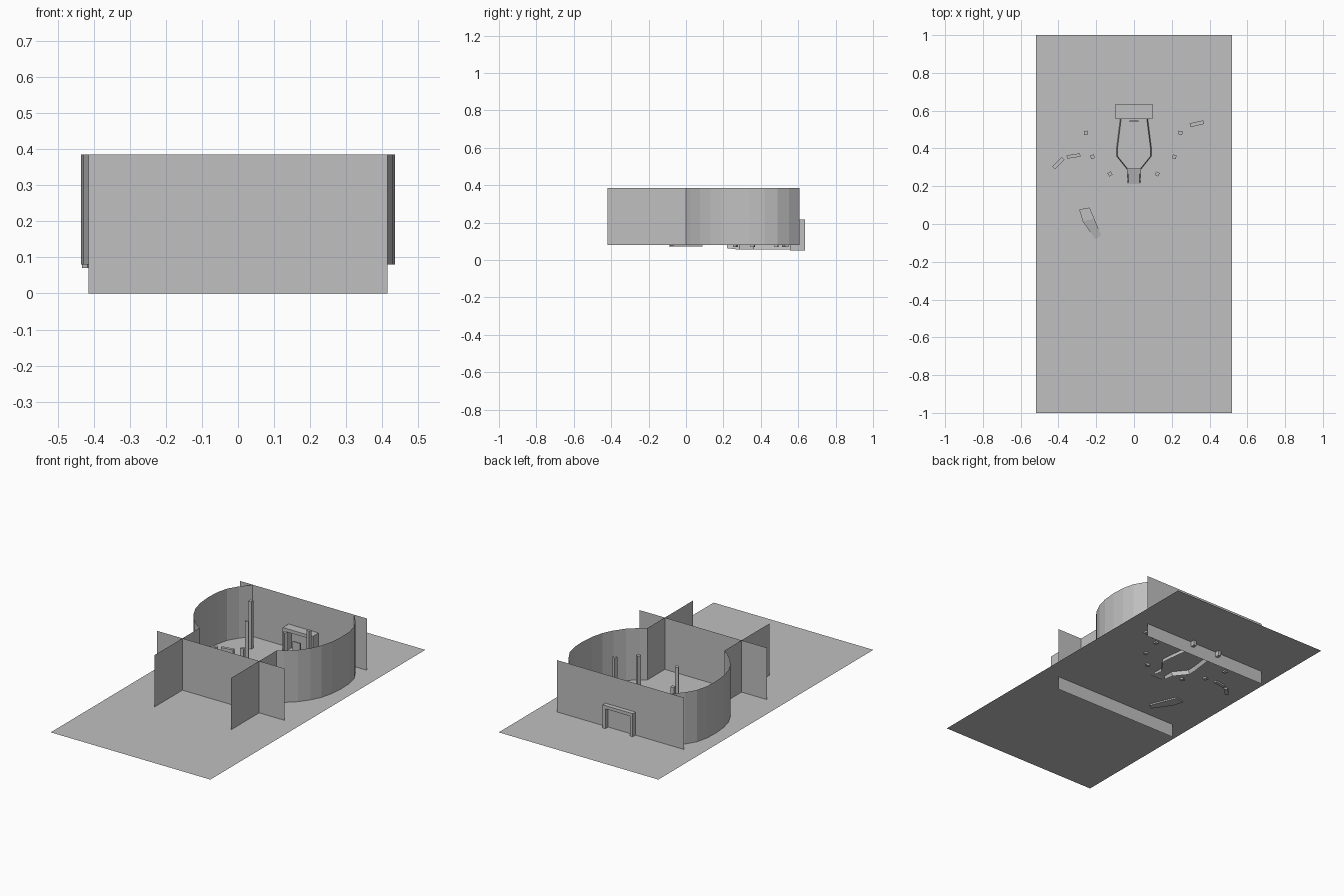
import bpy, bmesh, math
from mathutils import Matrix, Vector

cube = bpy.data.objects.get("Cube")
if cube:
    bpy.data.objects.remove(cube, do_unlink=True)

grey = bpy.data.materials.new("plain_grey")
grey.use_nodes = True
COLOUR = (0.53, 0.53, 0.53, 1)
grey.diffuse_color = COLOUR
grey.node_tree.nodes["Principled BSDF"].inputs["Base Color"].default_value = COLOUR

FLOOR, TOP = 0.08, 0.385


def finish(name, bm):
    mesh = bpy.data.meshes.new(name)
    bm.to_mesh(mesh)
    bm.free()
    mesh.materials.append(grey)
    obj = bpy.data.objects.new(name, mesh)
    bpy.context.collection.objects.link(obj)
    return obj


def strip(name, low, high):
    """Sheet of quads between two matching lines of points."""
    bm = bmesh.new()
    a = [bm.verts.new(p) for p in low]
    b = [bm.verts.new(p) for p in high]
    for i in range(len(a) - 1):
        bm.faces.new((a[i], a[i + 1], b[i + 1], b[i]))
    return finish(name, bm)


def box(name, x, y, z0, z1, sx, sy, angle=0):
    bm = bmesh.new()
    place = (Matrix.Translation((x, y, (z0 + z1) / 2))
             @ Matrix.Rotation(math.radians(angle), 4, 'Z')
             @ Matrix.Diagonal((sx, sy, z1 - z0, 1)))
    bmesh.ops.create_cube(bm, size=1, matrix=place)
    return finish(name, bm)


# Floor sheet
strip("floor", [(-0.52, -1, FLOOR), (0.52, -1, FLOOR)],
      [(-0.52, 1, FLOOR), (0.52, 1, FLOOR)])

# Front and back walls pass through the floor
for name, y in (("front_wall", -0.16), ("back_wall", 0.61)):
    strip(name, [(-0.415, y, 0), (0.415, y, 0)],
          [(-0.415, y, TOP), (0.415, y, TOP)])

# Side walls: straight lane, then a bulge that closes in at the back
outline = [(.25, -.42), (.25, 0), (.285, .025), (.34, .075), (.38, .13),
           (.41, .19), (.428, .26), (.435, .34), (.432, .42),
           (.415, .49), (.38, .55), (.33, .608)]
for side, s in (("left", 1), ("right", -1)):
    strip(side + "_wall", [(s * x, y, FLOOR) for x, y in outline],
          [(s * x, y, TOP) for x, y in outline])

# Square posts, one of each outer pair pressed down
for i, (x, y, top, turn) in enumerate([
        (-.255, .483, .36, 5), (.246, .483, .14, -5),
        (-.22, .356, .14, 15), (.214, .356, .36, -15),
        (-.127, .265, .36, 30), (.123, .265, .36, -30)]):
    box(f"post_{i + 1}", x, y, 0.07, top, 0.02, 0.02, turn)

# Gate: two posts and a lintel, running out through the back wall
for side, s in (("left", 1), ("right", -1)):
    box(f"gate_{side}_post", s * 0.089, 0.596, 0.05, 0.2, 0.018, 0.08)
box("gate_lintel", 0, 0.596, 0.197, 0.216, 0.196, 0.08)
box("gate_target", 0, 0.545, 0.09, 0.16, 0.05, 0.008)

# Lane rails, leaning inwards, and the ramp that leads between them
rail = [(.04, .22, .063), (.04, .285, .055), (.1, .36, .055), (.098, .41, .055), (.08, .555, .055)]
for side, s in (("left", 1), ("right", -1)):
    strip(f"lane_{side}_rail", [(s * x, y, z) for x, y, z in rail],
          [(s * (x - 0.012), y, 0.1) for x, y, z in rail])
strip("lane_ramp", [(-.038, .19, .075), (.038, .19, .075)],
      [(-.036, .295, .1), (.036, .295, .1)])

# Low bars
box("right_outer_bar", -.4, .322, .07, .11, .07, .02, 45)
box("right_inner_bar", -.32, .36, .07, .11, .072, .018, 9)
box("left_bar", .333, .531, .07, .11, .075, .02, 13)

# Kicker: flat head with a sloping tail
rows = [((-.29, .077), (-.235, .087), .1),
        ((-.272, .015), (-.21, .028), .1),
        ((-.2, -.09), (-.17, -.07), .078)]
bm = bmesh.new()
rings = []
for a, b, top in rows:
    rings.append([bm.verts.new((*p, z)) for p, z in
                  ((a, .072), (b, .072), (b, top), (a, top))])
for r, q in zip(rings, rings[1:]):
    for i in range(4):
        j = (i + 1) % 4
        bm.faces.new((r[i], r[j], q[j], q[i]))
bm.faces.new(rings[0])
bm.faces.new(rings[-1])
bmesh.ops.recalc_face_normals(bm, faces=bm.faces)
finish("kicker", bm)
